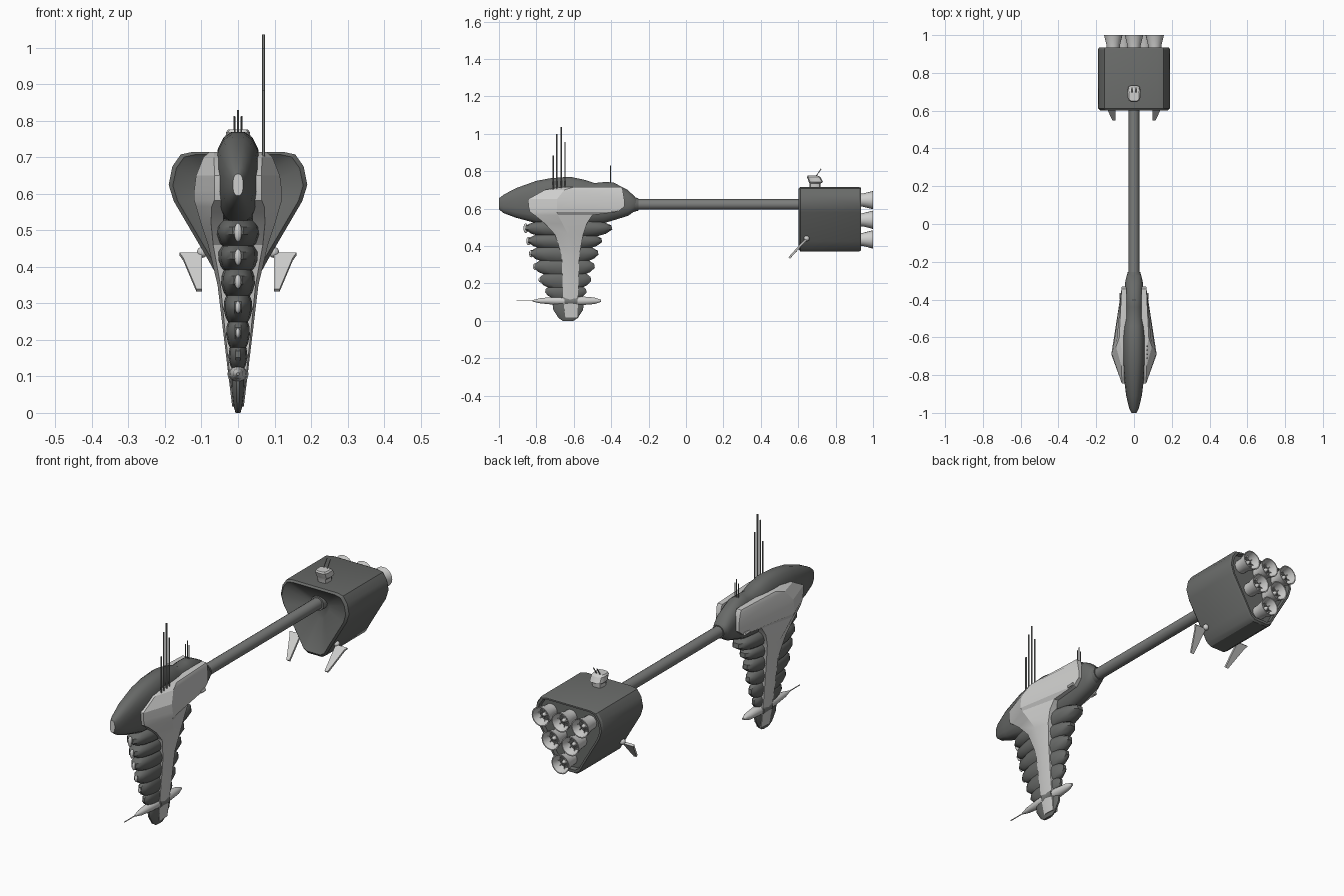
import bpy, bmesh, math
from mathutils import Vector

if "Cube" in bpy.data.objects:
    bpy.data.objects.remove(bpy.data.objects["Cube"])


def material(name, rgb):
    m = bpy.data.materials.new(name)
    m.diffuse_color = (*rgb, 1)
    m.use_nodes = True
    m.node_tree.nodes["Principled BSDF"].inputs["Base Color"].default_value = m.diffuse_color
    return m


DARK = material("dark_hull_grey", (0.14, 0.145, 0.14))
LIGHT = material("light_armour_grey", (0.62, 0.62, 0.61))
MID = material("mid_grey", (0.20, 0.205, 0.20))


def finish(name, bm, mats, angle=35):
    bmesh.ops.recalc_face_normals(bm, faces=bm.faces)
    me = bpy.data.meshes.new(name)
    bm.to_mesh(me)
    bm.free()
    ob = bpy.data.objects.new(name, me)
    bpy.context.collection.objects.link(ob)
    for m in mats:
        me.materials.append(m)
    bpy.ops.object.select_all(action='DESELECT')
    ob.select_set(True)
    bpy.context.view_layer.objects.active = ob
    if angle:
        bpy.ops.object.shade_smooth_by_angle(angle=math.radians(angle))
    return ob


def loft(name, rings, mats, angle=35, first_cap=0):
    """Skin a list of equal-length closed rings and cap both ends."""
    bm = bmesh.new()
    vs = [[bm.verts.new(p) for p in r] for r in rings]
    n = len(rings[0])
    for a, b in zip(vs, vs[1:]):
        for i in range(n):
            j = (i + 1) % n
            bm.faces.new((a[i], a[j], b[j], b[i]))
    bm.faces.new(vs[0]).material_index = first_cap
    bm.faces.new(vs[-1])
    return finish(name, bm, mats, angle)


def oval(n, power):
    """Unit superellipse; a power below 1 is boxier than a circle."""
    pts = []
    for i in range(n):
        t = 2 * math.pi * (i + 0.5) / n
        c, s = math.cos(t), math.sin(t)
        pts.append((math.copysign(abs(c) ** power, c), math.copysign(abs(s) ** power, s)))
    return pts


def lathe_y(name, prof, centre, mat, n=20, angle=35):
    """Rings of (radius, y) about an axis along y."""
    cx, cz = centre
    rings = [[(cx + r * math.cos(2 * math.pi * i / n), y, cz + r * math.sin(2 * math.pi * i / n))
              for i in range(n)] for r, y in prof]
    return loft(name, rings, [mat], angle)


def rod(name, a, b, r, mat, n=8, r2=None):
    a, b = Vector(a), Vector(b)
    q = (b - a).to_track_quat('Z', 'Y')
    rings = [[p + q @ Vector((rr * math.cos(2 * math.pi * i / n), rr * math.sin(2 * math.pi * i / n), 0))
              for i in range(n)] for p, rr in ((a, r), (b, r if r2 is None else r2))]
    return loft(name, rings, [mat])


def ball(name, centre, size, mat):
    bm = bmesh.new()
    bmesh.ops.create_uvsphere(bm, u_segments=14, v_segments=8, radius=1)
    for v in bm.verts:
        v.co = Vector((v.co.x * size[0], v.co.y * size[1], v.co.z * size[2])) + Vector(centre)
    return finish(name, bm, [mat], 60)


# forward hull: sections of (y, half width, low z, high z), nose tip light
sections = [(-1.0, .014, .595, .655), (-.975, .026, .575, .675), (-.91, .042, .55, .71),
            (-.80, .056, .52, .75), (-.72, .063, .515, .765), (-.62, .064, .51, .772),
            (-.54, .06, .51, .755), (-.49, .055, .515, .738), (-.44, .053, .52, .743),
            (-.39, .052, .535, .742), (-.31, .048, .56, .70), (-.275, .04, .585, .665),
            (-.262, .03, .60, .65)]
unit = oval(16, .8)
loft("forward_hull", [[(hw * u, y, (lo + hi) / 2 + (hi - lo) / 2 * w) for u, w in unit]
                      for y, hw, lo, hi in sections], [DARK, LIGHT], 40, 1)

# stacked neck segments: low z, high z, front y, back y, half width
neck = [(.45, .535, -.865, -.39, .062), (.385, .465, -.85, -.445, .055),
        (.315, .40, -.835, -.465, .047), (.245, .33, -.815, -.485, .040),
        (.175, .26, -.785, -.505, .033), (.12, .19, -.755, -.53, .026),
        (.0, .13, -.715, -.545, .019)]
unit = oval(16, .85)
for k, (lo, hi, y0, y1, hw) in enumerate(neck):
    rows = ((0, .62), (.18, .85), (.45, 1), (.7, .98), (.9, .82), (1, .6))
    if k == len(neck) - 1:
        rows = ((0, .35), (.12, .62), (.45, .95), (.7, 1), (1, .8))
    cy, hy = (y0 + y1) / 2, (y1 - y0) / 2
    loft("neck_segment", [[(hw * s * u, cy + hy * s * w, lo + (hi - lo) * f) for u, w in unit]
                          for f, s in rows], [DARK], 40)
    if k < 5:
        ball("neck_tip_light", (0, y0 + .008, lo + (hi - lo) * .52), (.011 - k * .001, .012, .026 - k * .003), LIGHT)
rod("neck_core", (0, -.63, .03), (0, -.63, .55), .014, DARK, 12, .05)

# side armour: z, front y, ridge y, back y, edge x, ridge x, inner x
rows = [(.715, -.665, -.60, -.345, .066, .078, .04), (.70, -.755, -.65, -.338, .066, .095, .04),
        (.65, -.845, -.69, -.33, .064, .115, .04), (.61, -.842, -.69, -.33, .064, .12, .04),
        (.582, -.835, -.69, -.365, .065, .12, .04), (.565, -.81, -.685, -.50, .072, .115, .04),
        (.52, -.755, -.66, -.53, .074, .102, .04), (.46, -.70, -.63, -.55, .068, .082, .03),
        (.35, -.665, -.62, -.57, .048, .056, .02), (.20, -.66, -.62, -.575, .033, .038, .01),
        (.10, -.655, -.62, -.578, .022, .026, .005), (.018, -.645, -.615, -.58, .013, .016, .002)]
for s in (-1, 1):
    loft("side_armour", [[(s * xi, y0, z), (s * xe, y0, z), (s * xr, yr, z), (s * xe, y1, z), (s * xi, y1, z)]
                         for z, y0, yr, y1, xe, xr, xi in rows], [LIGHT], 20)
    # small hatch on the rear of the armour
    rod("armour_fitting", (s * .07, -.40, .588), (s * .07, -.365, .588), .008, LIGHT, 6)

# spindle pod through the foot of the neck, with a needle
lathe_y("spindle_pod", [(.004, -.82), (.014, -.78), (.022, -.70), (.026, -.63), (.024, -.56),
                        (.018, -.49), (.006, -.455)], (0, .107), LIGHT, 14)
lathe_y("spindle_band", [(.029, -.65), (.029, -.58)], (0, .107), MID, 14)
rod("spindle_needle", (0, -.905, .107), (0, -.80, .107), .0025, LIGHT, 6)

# antennae
for y, top in ((-.71, .885), (-.69, 1.0), (-.668, 1.037), (-.647, .955)):
    rod("tall_antenna", (.07, y, .60), (.07, y, top), .0045, MID, 6)
for x, top in ((-.009, .81), (0, .83), (.009, .81)):
    rod("short_antenna", (x, -.403, .72), (x, -.403, top), .0025, MID, 6)

# connecting boom
rod("connecting_boom", (0, -.29, .622), (0, .68, .622), .028, MID, 16)
lathe_y("boom_collar", [(.036, .63), (.036, .68)], (0, .622), MID, 16)
lathe_y("hull_collar", [(.04, -.28), (.033, -.255)], (0, .622), DARK, 16)

# engine block: rounded wedge section, hollowed at the front and inset at the back
half = [(.125, .715), (.157, .708), (.18, .675), (.19, .625), (.176, .58),
        (.085, .425), (.063, .385), (.04, .37)]
outline = half + [(-x, z) for x, z in reversed(half)]


def block_ring(y, s):
    return [(x * s, y, .59 + (z - .59) * s) for x, z in outline]


loft("engine_block", [block_ring(.66, .25), block_ring(.607, .90), block_ring(.602, .94),
                      block_ring(.612, 1), block_ring(.925, 1), block_ring(.935, .97),
                      block_ring(.935, .91), block_ring(.915, .89)], [DARK], 30)

# six engine nozzles with hubs and vanes
for x, z in ((-.11, .645), (0, .645), (.11, .645), (-.055, .54), (.055, .54), (0, .435)):
    lathe_y("engine_nozzle", [(.033, .90), (.035, .945), (.049, 1.0), (.044, 1.0), (.033, .955), (.030, .953)],
            (x, z), LIGHT, 20)
    lathe_y("nozzle_throat", [(.034, .95), (.032, .958)], (x, z), DARK, 20)
    lathe_y("nozzle_hub", [(.012, .955), (.009, .975), (.003, .985)], (x, z), LIGHT, 10)
    for k in range(8):
        t = math.pi * k / 4
        rod("nozzle_vane", (x, .966, z), (x + .037 * math.cos(t), .966, z + .037 * math.sin(t)), .0025, LIGHT, 4)

# dorsal turret
unit = oval(12, .6)
loft("dorsal_turret", [[(hx * u, cy + hy * w, z) for u, w in unit] for z, hx, hy, cy in
                       ((.705, .026, .028, .69), (.735, .028, .031, .69), (.742, .035, .039, .695),
                        (.768, .034, .037, .683), (.776, .028, .028, .678))], [LIGHT], 30)
for s in (-1, 1):
    rod("turret_gun", (s * .01, .69, .765), (s * .01, .722, .812), .0025, MID, 6)

# hanging fins on short struts under the engine block
for s in (-1, 1):
    def fin_ring(d):
        return [(s * x, y + d, z - d) for x, y, z in
                ((.098, .642, .435), (.16, .642, .435), (.150, .628, .421), (.114, .552, .336), (.098, .552, .336))]
    loft("hanging_fin", [fin_ring(-.004), fin_ring(.004)], [LIGHT], 0)
    rod("fin_strut", (s * .06, .645, .44), (s * .105, .645, .44), .008, LIGHT, 8)
    ball("fin_joint", (s * .098, .645, .44), (.015, .015, .015), LIGHT)
